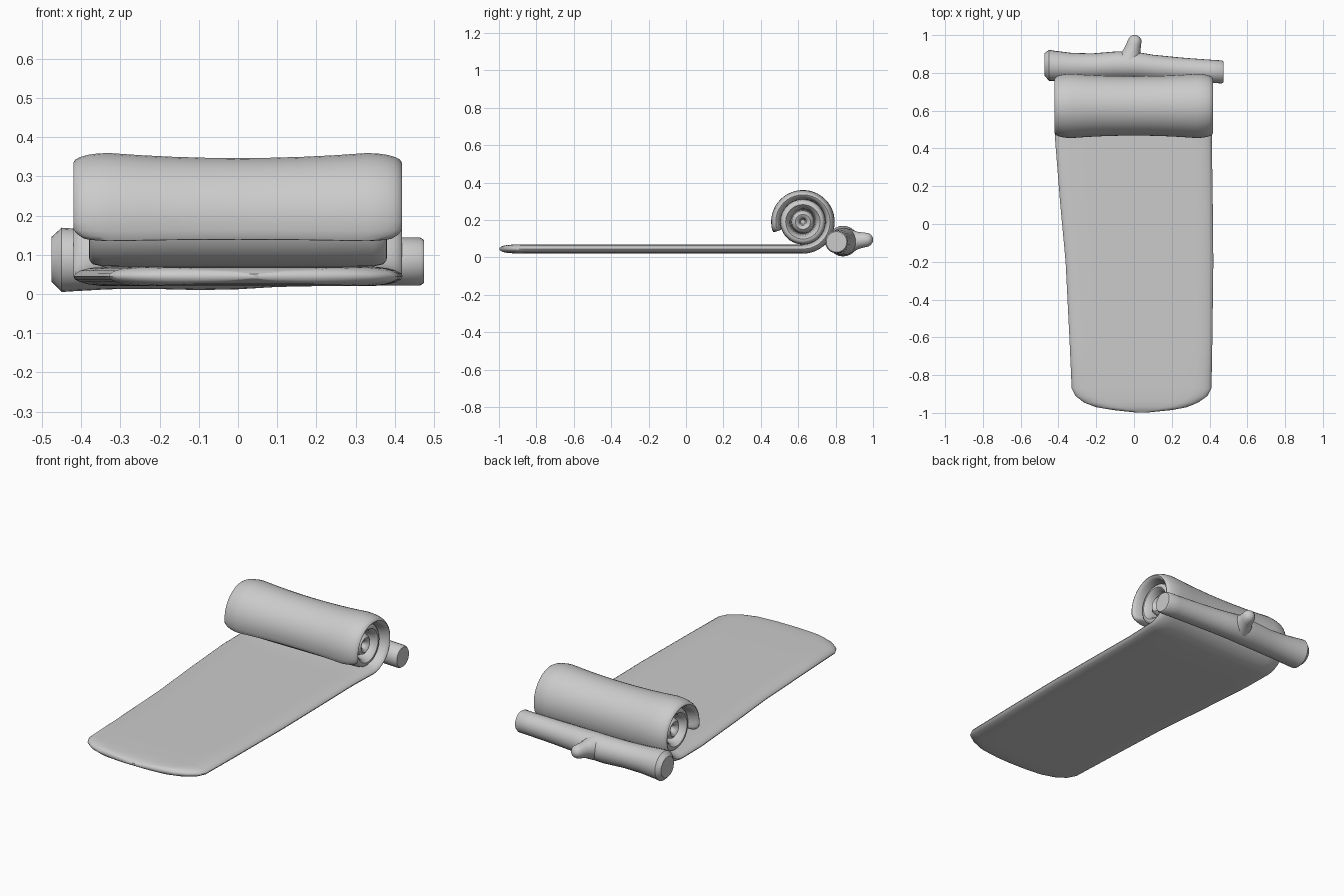
import bpy, bmesh
from math import sin, cos, pi, radians
from mathutils import Vector

if "Cube" in bpy.data.objects:
    bpy.data.objects.remove(bpy.data.objects["Cube"])

grey = bpy.data.materials.new("plain grey")
grey.use_nodes = True
grey.diffuse_color = (0.6, 0.6, 0.6, 1)
grey.node_tree.nodes["Principled BSDF"].inputs["Base Color"].default_value = (0.6, 0.6, 0.6, 1)


def loft(name, rings, angle=50):
    """Skin a list of equal-length point rings and cap both ends."""
    bm = bmesh.new()
    loops = [[bm.verts.new(p) for p in ring] for ring in rings]
    n = len(loops[0])
    for a, b in zip(loops, loops[1:]):
        for i in range(n):
            j = (i + 1) % n
            bm.faces.new((a[i], a[j], b[j], b[i]))
    bm.faces.new(loops[0])
    bm.faces.new(loops[-1])
    bmesh.ops.recalc_face_normals(bm, faces=bm.faces)
    mesh = bpy.data.meshes.new(name)
    bm.to_mesh(mesh)
    bm.free()
    mesh.materials.append(grey)
    obj = bpy.data.objects.new(name, mesh)
    bpy.context.collection.objects.link(obj)
    bpy.ops.object.select_all(action='DESELECT')
    obj.select_set(True)
    bpy.context.view_layer.objects.active = obj
    bpy.ops.object.shade_smooth_by_angle(angle=radians(angle))
    return obj


def disc(centre, u, v, r, n=24):
    c, u, v = Vector(centre), Vector(u), Vector(v)
    return [c + r * (u * cos(2 * pi * i / n) + v * sin(2 * pi * i / n)) for i in range(n)]


# Rolled sheet: a flat strip with soft edges that curls over at the back
ROLL_Y, ROLL_Z, ROLL_R, HALF = 0.625, 0.19, 0.145, 0.025


def strip_ring(y, z, normal, left, right, h, pinch):
    edge = min(0.09, 0.45 * (right - left))
    section = []
    for k in range(11):
        a = -pi / 2 + pi * k / 10
        section.append((right - edge + edge * cos(a), h * sin(a)))
    inner = [left + edge + (right - left - 2 * edge) * k / 8 for k in range(1, 8)]
    section += [(x, h) for x in reversed(inner)]
    for k in range(11):
        a = pi / 2 + pi * k / 10
        section.append((left + edge + edge * cos(a), h * sin(a)))
    section += [(x, -h) for x in inner]
    ring = []
    for x, t in section:
        off = t - pinch * max(0, 1 - (x / 0.33) ** 2)
        ring.append((x, y + normal[0] * off, z + normal[1] * off))
    return ring


flat = [(-0.997, 0.0, 0.08, 0.006), (-0.985, -0.11, 0.2, 0.014), (-0.97, -0.2, 0.28, 0.019),
        (-0.945, -0.265, 0.34, 0.022), (-0.91, -0.31, 0.39, 0.024), (-0.87, -0.33, 0.41, HALF),
        (-0.6, -0.342, 0.415, HALF), (-0.2, -0.362, 0.42, HALF), (0.1, -0.39, 0.417, HALF),
        (0.45, -0.418, 0.412, HALF)]
rings = [strip_ring(y, 0.045, (0, -1), l, r, h, 0) for y, l, r, h in flat]
for deg in range(-90, 191, 8):
    a = radians(deg)
    pinch = 0.013 * min(1, (deg + 90) / 90)
    rings.append(strip_ring(ROLL_Y + ROLL_R * cos(a), ROLL_Z + ROLL_R * sin(a),
                            (cos(a), sin(a)), -0.42, 0.418, HALF, pinch))
for deg, w, h in ((195, 0.41, HALF), (199, 0.395, 0.023), (200, 0.38, 0.018)):
    a = radians(deg)
    rings.append(strip_ring(ROLL_Y + ROLL_R * cos(a), ROLL_Z + ROLL_R * sin(a),
                            (cos(a), sin(a)), -w, w, h, 0.012))
loft("rolled_sheet", rings)

# Inner coils: a turned core with rounded rings on both ends
half = [(0.28, 0.012), (0.345, 0.018), (0.36, 0.028), (0.365, 0.04), (0.355, 0.053),
        (0.33, 0.06), (0.27, 0.064), (0.33, 0.07), (0.365, 0.078), (0.38, 0.092),
        (0.379, 0.104), (0.37, 0.114), (0.345, 0.12), (0.2, 0.121)]
core = [(-x, r) for x, r in half] + [(x, r) for x, r in reversed(half)]
loft("inner_coils", [disc((x, ROLL_Y, ROLL_Z), (0, 1, 0), (0, 0, 1), r, 40) for x, r in core])

# Log lying behind the roll
log = [(-0.475, 0.845, 0.088, 0.058), (-0.45, 0.84, 0.087, 0.082), (-0.42, 0.837, 0.087, 0.08),
       (-0.33, 0.833, 0.085, 0.073), (-0.22, 0.833, 0.083, 0.07), (-0.1, 0.84, 0.083, 0.073),
       (0.0, 0.84, 0.085, 0.073), (0.1, 0.829, 0.085, 0.067), (0.25, 0.818, 0.084, 0.063),
       (0.4, 0.809, 0.083, 0.061), (0.465, 0.805, 0.083, 0.061), (0.474, 0.805, 0.083, 0.055)]
loft("log", [disc((x, y, z), (0, 1, 0), (0, 0, 1), r) for x, y, z, r in log], 40)

# Short branch stub, flared at its base
stub = [(-0.035, 0.85, 0.085, 0.072), (-0.025, 0.89, 0.087, 0.06), (-0.012, 0.92, 0.09, 0.046),
        (-0.002, 0.95, 0.093, 0.04), (0.004, 0.975, 0.094, 0.036), (0.004, 0.99, 0.094, 0.026),
        (0.002, 1.0, 0.094, 0.01)]
loft("branch_stub", [disc((x, y, z), (1, 0, 0), (0, 0, 1), r) for x, y, z, r in stub], 60)
